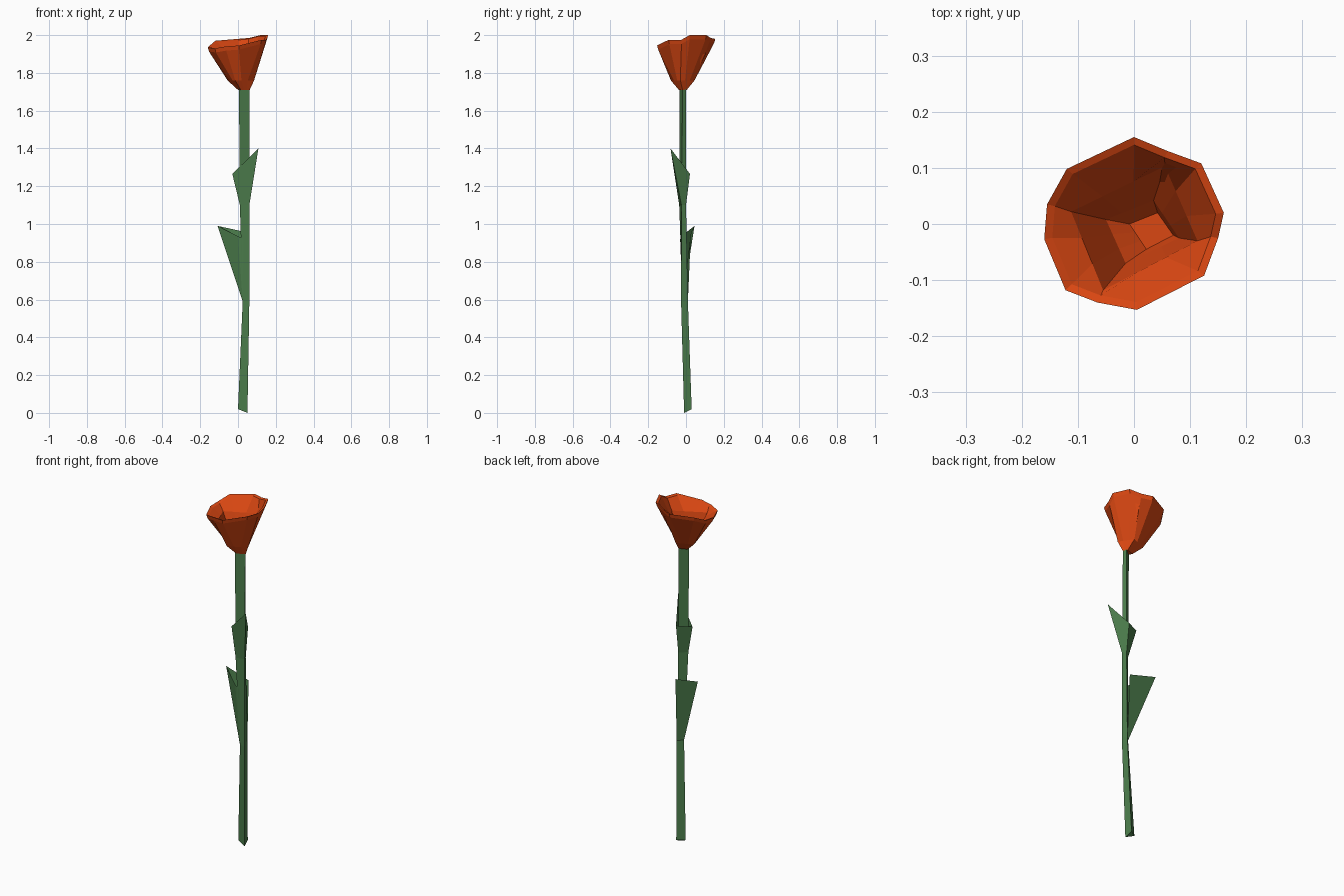
import bpy
from mathutils import Vector

if "Cube" in bpy.data.objects:
    bpy.data.objects.remove(bpy.data.objects["Cube"])


def material(name, rgb):
    m = bpy.data.materials.new(name)
    m.diffuse_color = (*rgb, 1.0)
    m.use_nodes = True
    m.node_tree.nodes["Principled BSDF"].inputs["Base Color"].default_value = m.diffuse_color
    return m


GREEN = material("leaf green", (0.07, 0.20, 0.07))
ORANGE = material("petal orange", (0.70, 0.063, 0.006))


def make(name, verts, faces, mat):
    me = bpy.data.meshes.new(name)
    me.from_pydata([tuple(v) for v in verts], [], faces)
    me.materials.append(mat)
    me.update()
    ob = bpy.data.objects.new(name, me)
    bpy.context.collection.objects.link(ob)
    return ob


def loft(name, rings, mat, cap_start=True, cap_end=True):
    """Skin a list of equally sized closed rings."""
    n = len(rings[0])
    verts = [v for r in rings for v in r]
    faces = []
    for i in range(len(rings) - 1):
        for j in range(n):
            k = (j + 1) % n
            faces.append((i * n + j, i * n + k, (i + 1) * n + k, (i + 1) * n + j))
    if cap_start:
        faces.append(tuple(reversed(range(n))))
    if cap_end:
        faces.append(tuple(range(len(verts) - n, len(verts))))
    return make(name, verts, faces, mat)


# Stem: slightly bent three-sided rod
low = [(0.025, -0.018, 0.59), (0.06, -0.026, 0.59), (0.053, 0.01, 0.59)]
high = [(0.01, -0.036, 1.10), (0.06, -0.024, 1.10), (0.05, 0.0, 1.10)]
loft("stem", [
    [(0.0, 0.003, 0.02), (0.05, -0.01, 0.0), (0.042, 0.03, 0.02)],
    low, high,
    [(0.005, -0.035, 1.73), (0.06, -0.018, 1.73), (0.05, 0.0, 1.73)],
], GREEN)

# Lower leaf: folded blade pointing left
tip, front, back = (-0.108, 0.045, 0.99), (0.0, -0.025, 0.935), (0.05, 0.026, 0.955)
make("lower_leaf", [low[0], low[2], back, tip, front, (0.03, -0.031, 0.92)],
     [(0, 1, 2, 3), (0, 3, 4), (0, 4, 5)], GREEN)

# Upper leaf: open sheath wrapped round the stem, tip to the front right
loft("upper_leaf", [
    high,
    [(-0.03, -0.017, 1.265), (0.108, -0.082, 1.40), (0.05, 0.021, 1.265)],
], GREEN, False, False)


# Flower head: four-sided cup whose petals end in a twelve-point rim
def square_ring(corners, z):
    """Four corners, each side divided in three."""
    out = []
    for i in range(4):
        a, b = Vector(corners[i]), Vector(corners[(i + 1) % 4])
        out += [(*a.lerp(b, t / 3), z) for t in range(3)]
    return out


def scaled(ring, s, dz):
    return [(x * s, y * s, z + dz) for x, y, z in ring]


# counter-clockwise from the left corner: corner, then two petal points
rim = [
    (-0.155, 0.035, 1.94), (-0.16, -0.027, 1.935), (-0.122, -0.118, 1.93),
    (-0.065, -0.14, 1.94), (0.005, -0.153, 1.945), (0.125, -0.092, 1.975),
    (0.15, -0.025, 1.975), (0.16, 0.02, 2.0), (0.12, 0.108, 2.0),
    (0.06, 0.13, 1.985), (0.0, 0.155, 1.98), (-0.12, 0.098, 1.97),
]
base = [(0.0, -0.012), (0.015, -0.038), (0.062, -0.018), (0.045, 0.004)]
belly = [(-0.055, 0.005), (-0.015, -0.08), (0.085, -0.03), (0.035, 0.045)]
throat = [(-0.112, 0.022), (-0.055, -0.118), (0.113, -0.03), (0.055, 0.103)]
inner = [(-0.05, 0.008), (-0.015, -0.07), (0.08, -0.025), (0.035, 0.042)]
floor = [(-0.008, 0.0), (0.022, -0.045), (0.07, -0.02), (0.042, 0.02)]
loft("flower_head", [
    square_ring(base, 1.71),
    square_ring(belly, 1.76),
    scaled(rim, 0.96, -0.022),
    rim,
    scaled(rim, 0.91, -0.006),
    square_ring(throat, 1.90),
    square_ring(inner, 1.775),
    square_ring(floor, 1.74),
], ORANGE)
